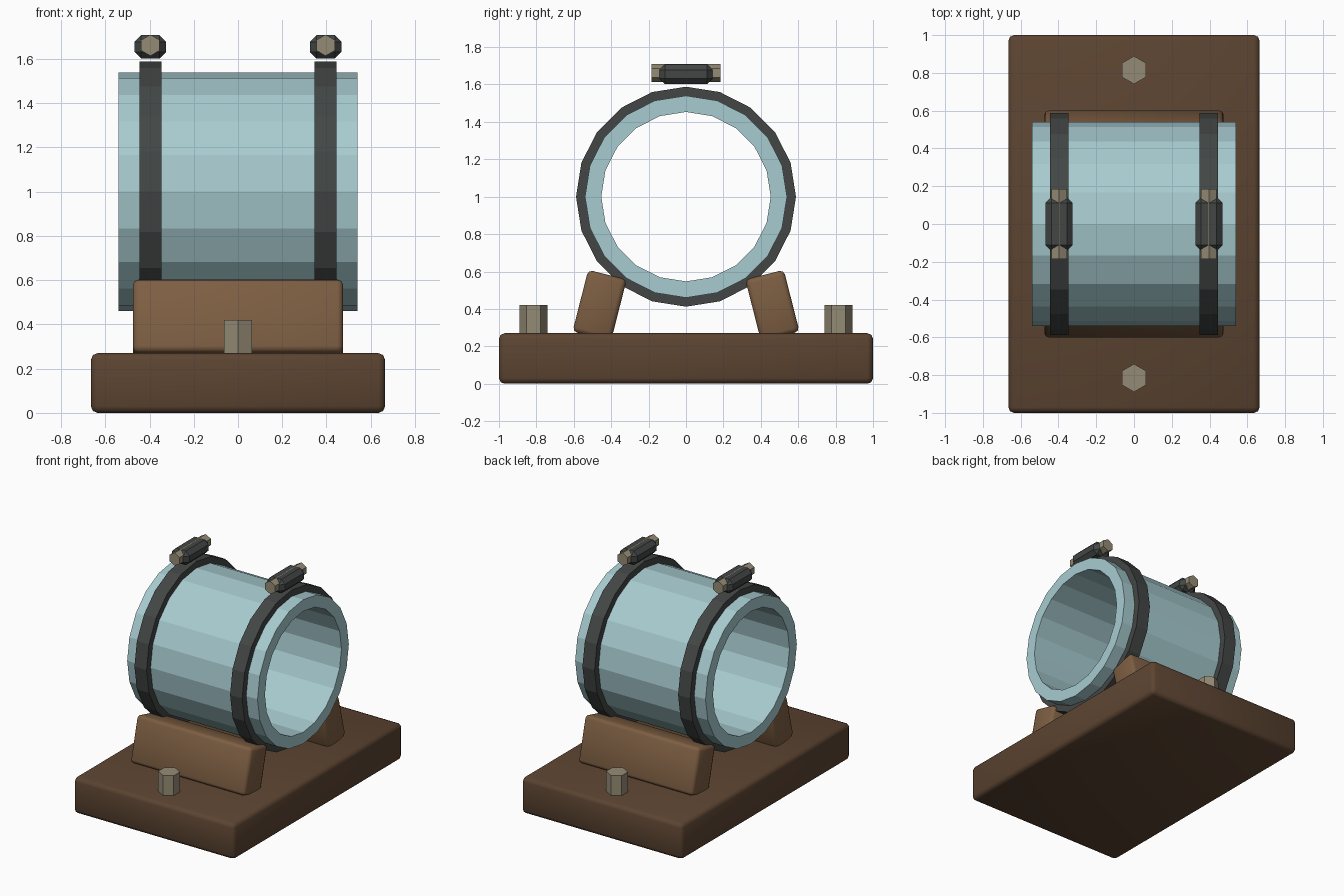
import bpy, bmesh
from math import sin, cos, pi, radians
from mathutils import Matrix

if "Cube" in bpy.data.objects:
    bpy.data.objects.remove(bpy.data.objects["Cube"])


def material(name, rgb):
    m = bpy.data.materials.new(name)
    m.diffuse_color = (*rgb, 1)
    m.use_nodes = True
    m.node_tree.nodes["Principled BSDF"].inputs["Base Color"].default_value = m.diffuse_color
    return m


DARK_WOOD = material("dark_wood", (0.107, 0.058, 0.031))
WOOD = material("wood", (0.205, 0.112, 0.055))
PIPE = material("pale_blue", (0.39, 0.60, 0.63))
STRAP = material("dark_metal", (0.055, 0.062, 0.060))
BOLT = material("bolt_metal", (0.30, 0.26, 0.18))


def add_object(name, bm, mat, loc, rot=(0, 0, 0)):
    bmesh.ops.recalc_face_normals(bm, faces=bm.faces)
    me = bpy.data.meshes.new(name)
    bm.to_mesh(me)
    bm.free()
    me.materials.append(mat)
    ob = bpy.data.objects.new(name, me)
    ob.location, ob.rotation_euler = loc, rot
    bpy.context.collection.objects.link(ob)
    return ob


def box(name, size, mat, loc, bevel, segments=2, rot=(0, 0, 0), smooth=True):
    bm = bmesh.new()
    bmesh.ops.create_cube(bm, size=1, matrix=Matrix.Diagonal((*size, 1)))
    bmesh.ops.bevel(bm, geom=bm.edges[:], offset=bevel, segments=segments,
                    profile=0.5, affect='EDGES')
    ob = add_object(name, bm, mat, loc, rot)
    if smooth:
        bpy.ops.object.select_all(action='DESELECT')
        ob.select_set(True)
        bpy.context.view_layer.objects.active = ob
        bpy.ops.object.shade_smooth_by_angle(angle=radians(50))
    return ob


def hex_bolt(name, radius, length, loc, rot=(0, 0, 0)):
    # hexagonal prism along local z with corners on local +-y
    bm = bmesh.new()
    rings = [[bm.verts.new((radius * sin(i * pi / 3), radius * cos(i * pi / 3), z))
              for i in range(6)] for z in (-length / 2, length / 2)]
    for i in range(6):
        j = (i + 1) % 6
        bm.faces.new((rings[0][i], rings[0][j], rings[1][j], rings[1][i]))
    for r in rings:
        bm.faces.new(r)
    return add_object(name, bm, BOLT, loc, rot)


def tube(name, r_out, r_in, length, mat, loc, sides=20):
    # hollow ring along x with a corner at the top
    h = length / 2
    profile = [(-h, r_out), (h, r_out), (h, r_in), (-h, r_in)]
    bm = bmesh.new()
    v = [[bm.verts.new((x, r * sin(a), r * cos(a))) for x, r in profile]
         for a in (2 * pi * i / sides for i in range(sides))]
    for i in range(sides):
        n = v[(i + 1) % sides]
        for k in range(4):
            m = (k + 1) % 4
            bm.faces.new((v[i][k], v[i][m], n[m], n[k]))
    return add_object(name, bm, mat, loc)


# base board and pipe
box("base_board", (1.33, 2.0, 0.27), DARK_WOOD, (0, 0, 0.135), 0.03)
tube("pipe", 0.54, 0.453, 1.08, PIPE, (0, 0, 1))

# tilted cradle blocks and base bolts
for s, side in ((-1, "front"), (1, "back")):
    box(side + "_cradle_block", (0.95, 0.212, 0.34), WOOD, (0, s * 0.462, 0.418),
        0.025, rot=(s * radians(14.3), 0, 0))
    hex_bolt(side + "_base_bolt", 0.074, 0.22, (0, s * 0.815, 0.31))

# straps with tightening clamps
for s, side in ((-1, "left"), (1, "right")):
    x = s * 0.396
    tube(side + "_strap", 0.588, 0.53, 0.1, STRAP, (x, 0, 1))
    box(side + "_clamp_housing", (0.143, 0.285, 0.105), STRAP, (x, 0, 1.655),
        0.03, segments=1, smooth=False)
    hex_bolt(side + "_clamp_screw", 0.048, 0.37, (x, 0, 1.662), (pi / 2, 0, 0))
